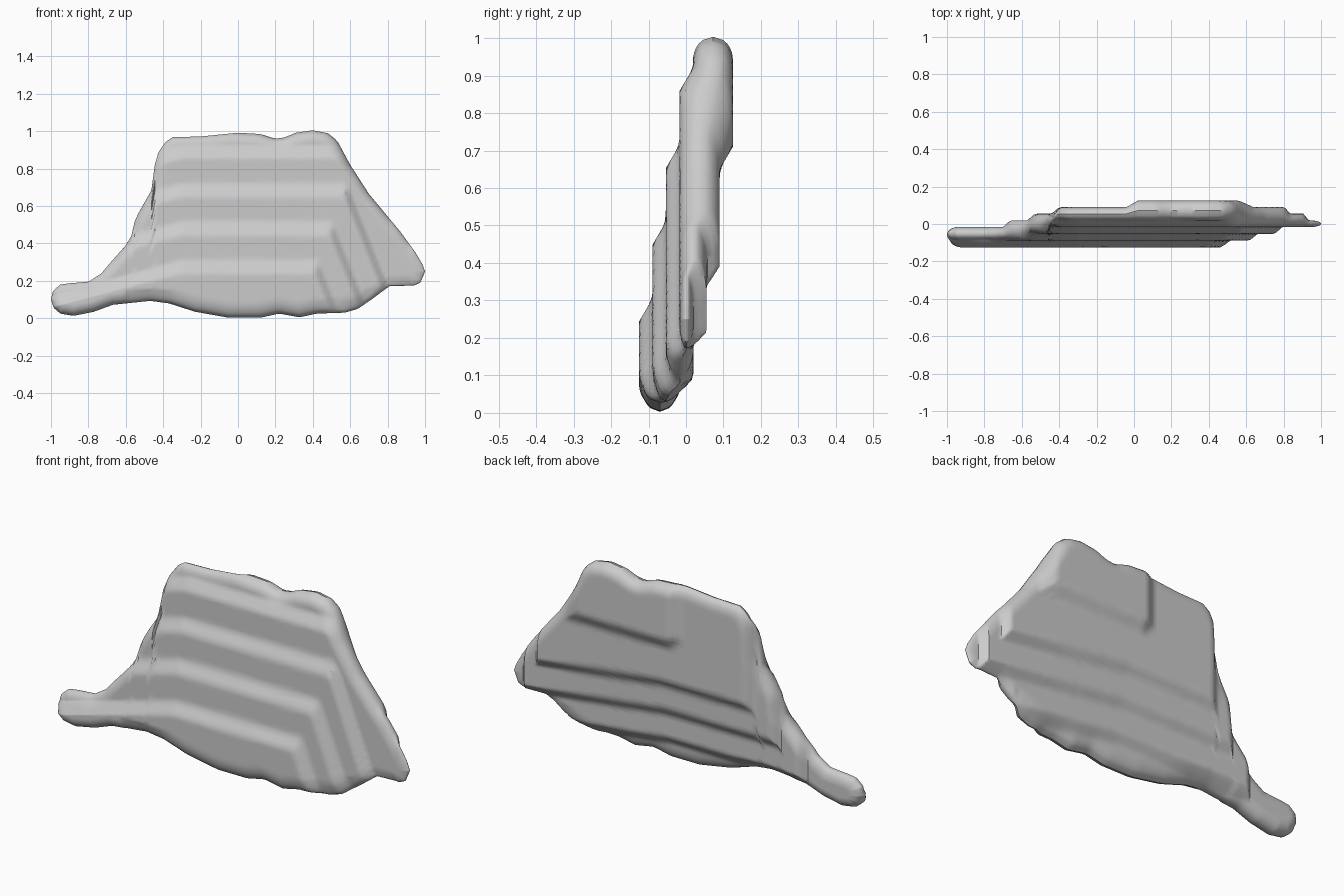
import bpy, bmesh, math

if "Cube" in bpy.data.objects:
    bpy.data.objects.remove(bpy.data.objects["Cube"])

# Silhouette seen from the front: upper and lower edge as (x, z)
TOP = [(-1, .10), (-.99, .145), (-.95, .18), (-.9, .187), (-.8, .195), (-.73, .24), (-.68, .3),
       (-.6, .39), (-.57, .44), (-.55, .53), (-.46, .69), (-.445, .82), (-.43, .88), (-.39, .94),
       (-.35, .968), (-.2, .972), (0, .992), (.12, .985), (.2, .96), (.25, .967), (.31, .992),
       (.4, 1.005), (.48, .99), (.53, .95), (.6, .82), (.7, .665), (.87, .46), (.95, .35),
       (.985, .29), (1, .25)]
LOW = [(-1, .10), (-.985, .055), (-.95, .025), (-.88, .013), (-.77, .035), (-.67, .072), (-.47, .093),
       (-.37, .08), (-.23, .035), (-.05, .003), (.12, .003), (.22, .025), (.33, .005), (.42, .025),
       (.57, .03), (.64, .05), (.72, .105), (.81, .172), (.94, .175), (.975, .19), (1, .25)]
OUTLINE = TOP + LOW[-2:0:-1]


def lerp_at(pts, x):
    for (x0, z0), (x1, z1) in zip(pts, pts[1:]):
        if x <= x1:
            return z0 + (z1 - z0) * (x - x0) / (x1 - x0)
    return pts[-1][1]


def clamp(v, a=0.0, b=1.0):
    return max(a, min(b, v))


def edge_distance(x, z):
    best = 9
    for i, (ax, az) in enumerate(OUTLINE):
        bx, bz = OUTLINE[(i + 1) % len(OUTLINE)]
        dx, dz = bx - ax, bz - az
        t = clamp(((x - ax) * dx + (z - az) * dz) / (dx * dx + dz * dz))
        best = min(best, math.hypot(x - ax - t * dx, z - az - t * dz))
    return best


def terrace(u):
    # Stair function: flat treads with short sloped risers at whole numbers
    u = max(u, .6)
    n = math.floor(u + .5)
    return n - 1 + clamp((u - n) / .3 + .5)


def front_y(x, z):
    u = (z - .07) / .205 + max(0, -.3 - x) * 1.3
    right = min(1 + (x - .45) / .16 + (z - .2) * 2.5, 3.4)
    return -.125 + .036 * terrace(max(u, right))


def back_y(x, z):
    u = 1 + (z - .12 + .12 * max(0, x - .1)) / .165
    u = min(u, 3 + (x + .42) / .13, 3 + (.82 - x) / .1, 3.4)
    bump = clamp(min((x + .04) / .06, (.64 - x) / .08, (z - .65) / .06, (z + x - .68) / .06))
    return -.015 + .035 * (terrace(u) + bump)


# Terraced slab: front and back sheets meeting at a rounded rim
NX, NZ = 150, 56
bm = bmesh.new()
sheets = ([], [])
for i in range(NX + 1):
    x = -math.cos(math.pi * i / NX)
    lo, hi = lerp_at(LOW, x), lerp_at(TOP, x)
    cols = ([], [])
    for j in range(NZ + 1):
        s = j / NZ
        t = .5 * s + .5 * (.5 - .5 * math.cos(math.pi * s))
        z = lo + (hi - lo) * t
        f, b = front_y(x, z), back_y(x, z)
        mid = (f + b) / 2
        r = .09 if z < .15 and -.6 < x < .7 else .06
        k = math.sqrt(1 - (1 - clamp(edge_distance(x, z) / r)) ** 2)
        for col, y in zip(cols, (f, b)):
            col.append(bm.verts.new((x, mid + (y - mid) * k, z)))
    for sheet, col in zip(sheets, cols):
        sheet.append(col)
for sheet in sheets:
    for a, b in zip(sheet, sheet[1:]):
        for j in range(NZ):
            bm.faces.new((a[j], b[j], b[j + 1], a[j + 1]))
bmesh.ops.remove_doubles(bm, verts=bm.verts[:], dist=1e-4)
bmesh.ops.recalc_face_normals(bm, faces=bm.faces[:])

mesh = bpy.data.meshes.new("terraced_slab")
bm.to_mesh(mesh)
bm.free()
slab = bpy.data.objects.new("terraced_slab", mesh)
bpy.context.collection.objects.link(slab)
bpy.context.view_layer.objects.active = slab
slab.select_set(True)
bpy.ops.object.shade_smooth_by_angle(angle=math.radians(35))
